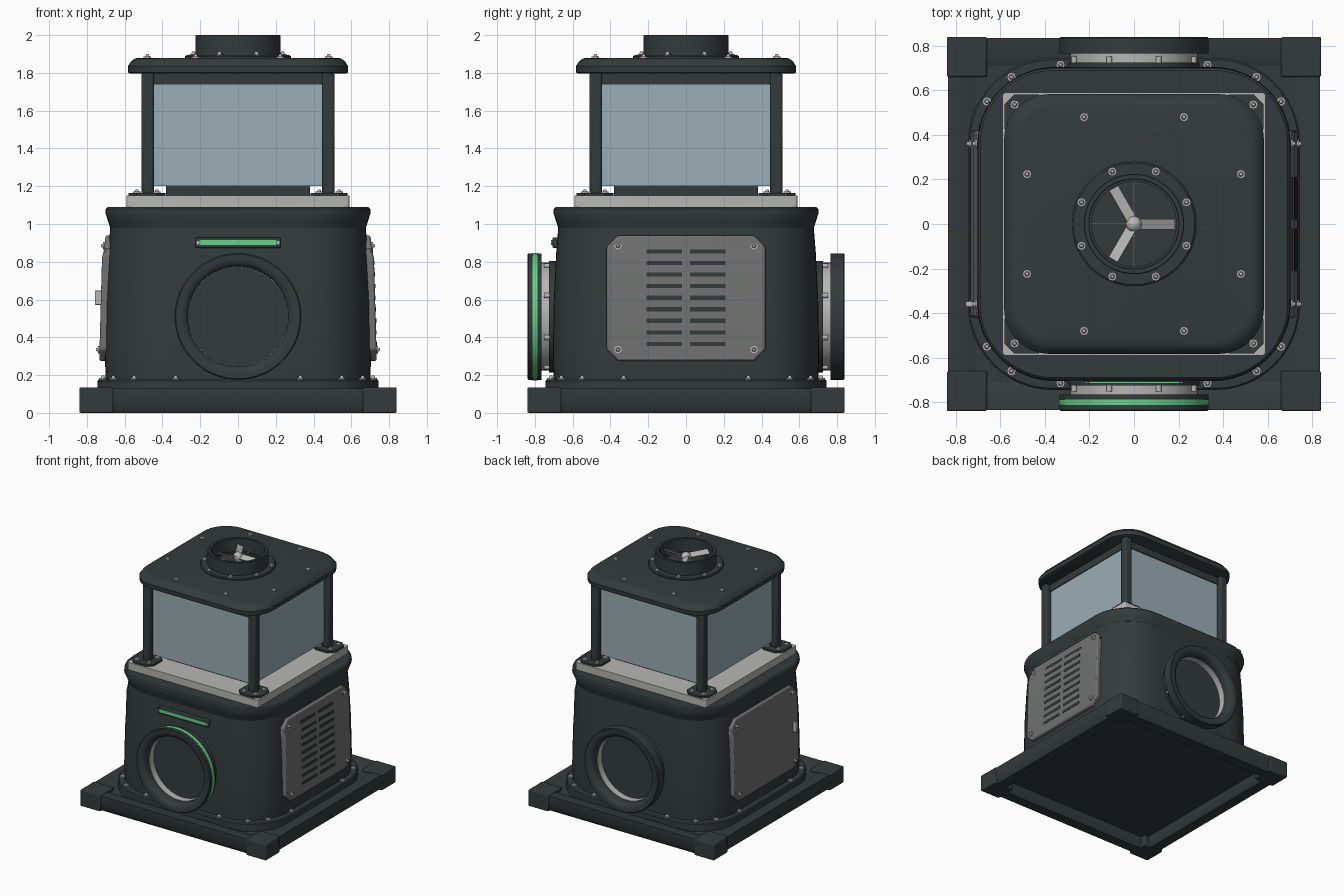
import bpy, bmesh, math
from mathutils import Matrix, Vector

if "Cube" in bpy.data.objects:
    bpy.data.objects.remove(bpy.data.objects["Cube"])

def material(name, r, g, b):
    m = bpy.data.materials.new(name)
    m.diffuse_color = (r, g, b, 1)
    m.use_nodes = True
    m.node_tree.nodes["Principled BSDF"].inputs["Base Color"].default_value = m.diffuse_color
    return m

DARK = material("dark painted metal", 0.034, 0.044, 0.044)
GREY = material("panel grey", 0.16, 0.165, 0.16)
LIGHT = material("light steel", 0.47, 0.47, 0.46)
GLASS = material("window blue", 0.33, 0.42, 0.465)
GREEN = material("signal green", 0.15, 0.62, 0.27)

def finish(name, bm, mat, bevel=0.0, angle=35):
    bmesh.ops.recalc_face_normals(bm, faces=bm.faces)
    me = bpy.data.meshes.new(name)
    bm.to_mesh(me)
    bm.free()
    ob = bpy.data.objects.new(name, me)
    bpy.context.collection.objects.link(ob)
    me.materials.append(mat)
    if bevel:
        mod = ob.modifiers.new("bevel", 'BEVEL')
        mod.width, mod.segments, mod.limit_method = bevel, 2, 'ANGLE'
    bpy.ops.object.select_all(action='DESELECT')
    bpy.context.view_layer.objects.active = ob
    ob.select_set(True)
    bpy.ops.object.shade_smooth_by_angle(angle=math.radians(angle))
    return ob

def box(bm, lo, hi):
    c = [(a + b) / 2 for a, b in zip(lo, hi)]
    s = [abs(b - a) for a, b in zip(lo, hi)]
    bmesh.ops.create_cube(bm, size=1, matrix=Matrix.Translation(c) @ Matrix.Diagonal((*s, 1)))

def prism(bm, points, offset):
    # extrude a flat outline along an offset
    f = bm.faces.new([bm.verts.new(p) for p in points])
    ext = bmesh.ops.extrude_face_region(bm, geom=[f])["geom"]
    bmesh.ops.translate(bm, vec=offset, verts=[v for v in ext if isinstance(v, bmesh.types.BMVert)])

def cylinder(bm, pos, r, depth, axis=(0, 0, 1), r2=None, seg=12):
    rot = Vector((0, 0, 1)).rotation_difference(Vector(axis)).to_matrix().to_4x4()
    bmesh.ops.create_cone(bm, cap_ends=True, segments=seg, radius1=r, radius2=r if r2 is None else r2,
                          depth=depth, matrix=Matrix.Translation(pos) @ rot)

def bolt(bm, pos, axis=(0, 0, 1)):
    # washer with a small domed head
    p, a = Vector(pos), Vector(axis)
    cylinder(bm, p, 0.02, 0.01, axis)
    cylinder(bm, p + a * 0.01, 0.012, 0.014, axis, 0.007)

def rounded_loft(name, levels, mat, n=12):
    # stacked rounded squares given as (z, half width, corner radius)
    bm = bmesh.new()
    rings = []
    for z, h, r in levels:
        ring = []
        for q, (sx, sy) in enumerate(((1, 1), (-1, 1), (-1, -1), (1, -1))):
            for i in range(n + 1):
                a = math.pi / 2 * (q + i / n)
                ring.append(bm.verts.new((sx * (h - r) + r * math.cos(a), sy * (h - r) + r * math.sin(a), z)))
        rings.append(ring)
    for a, b in zip(rings, rings[1:]):
        for i in range(len(a)):
            j = (i + 1) % len(a)
            bm.faces.new((a[i], a[j], b[j], b[i]))
    bm.faces.new(rings[0])
    bm.faces.new(rings[-1])
    return finish(name, bm, mat)

def lathe(name, profile, mat, seg=64, place=Matrix()):
    # closed (radius, height) profile spun around the local z axis
    bm = bmesh.new()
    rings = [[bm.verts.new((r * math.cos(2 * math.pi * i / seg), r * math.sin(2 * math.pi * i / seg), z))
              for i in range(seg)] for r, z in profile]
    for a, b in zip(rings, rings[1:] + rings[:1]):
        for i in range(seg):
            j = (i + 1) % seg
            bm.faces.new((a[i], a[j], b[j], b[i]))
    bm.transform(place)
    return finish(name, bm, mat)

SIGNS = [(sx, sy) for sx in (-1, 1) for sy in (-1, 1)]

# base frame: chamfered beams, corner blocks, recessed floor
bm = bmesh.new()
prof = [(0.835, 0.04), (0.835, 0.128), (0.75, 0.128), (0.70, 0.105), (0.70, 0.04), (0.725, 0.0), (0.81, 0.0)]
for s in (-1, 1):
    prism(bm, [(-0.70, s * d, z) for d, z in prof], (1.40, 0, 0))
    prism(bm, [(s * d, -0.70, z) for d, z in prof], (0, 1.40, 0))
finish("base_beams", bm, DARK)
bm = bmesh.new()
for sx, sy in SIGNS:
    box(bm, (sx * 0.66, sy * 0.66, 0), (sx * 0.84, sy * 0.84, 0.135))
finish("base_corner_blocks", bm, DARK, 0.008)
bm = bmesh.new()
box(bm, (-0.74, -0.74, 0.085), (0.74, 0.74, 0.11))
finish("base_floor", bm, DARK)

# main body
rounded_loft("body_flange", [(0.10, 0.745, 0.38), (0.168, 0.745, 0.38), (0.176, 0.737, 0.37)], DARK)
rounded_loft("body_shell", [(0.17, 0.70, 0.35), (0.3, 0.705, 0.35), (0.6, 0.70, 0.35),
                            (0.85, 0.687, 0.34), (1.0, 0.675, 0.33)], DARK)
rounded_loft("body_collar", [(0.976, 0.665, 0.33), (0.98, 0.677, 0.33), (1.02, 0.69, 0.34), (1.06, 0.702, 0.34),
                             (1.08, 0.70, 0.34), (1.09, 0.69, 0.33)], DARK)
bm = bmesh.new()
for sx, sy in SIGNS:
    for x, y in ((0.33, 0.715), (0.55, 0.66), (0.66, 0.55), (0.715, 0.33)):
        bolt(bm, (sx * x, sy * y, 0.18))
finish("flange_bolts", bm, LIGHT)

# lantern deck, feet and posts
rounded_loft("deck_plate", [(1.085, 0.59, 0.015), (1.15, 0.59, 0.015)], LIGHT, 3)
feet, posts, bolts = bmesh.new(), bmesh.new(), bmesh.new()
for sx, sy in SIGNS:
    cx, cy, h, k = sx * 0.483, sy * 0.483, 0.098, 0.055
    octagon = [(h, k), (k, h), (-k, h), (-h, k), (-h, -k), (-k, -h), (k, -h), (h, -k)]
    prism(feet, [(cx + dx, cy + dy, 1.148) for dx, dy in octagon], (0, 0, 0.016))
    box(posts, (sx * 0.445, sy * 0.445, 1.155), (sx * 0.511, sy * 0.511, 1.805))
    for dx, dy in SIGNS:
        bolt(bolts, (cx + dx * 0.053, cy + dy * 0.053, 1.166))
finish("post_feet", feet, DARK)
finish("corner_posts", posts, DARK, 0.014)
finish("foot_bolts", bolts, LIGHT)

# windows, plinth and head frame
bm = bmesh.new()
box(bm, (-0.465, -0.465, 1.2), (0.465, 0.465, 1.75))
finish("windows", bm, GLASS)
bm = bmesh.new()
box(bm, (-0.38, -0.38, 1.148), (0.38, 0.38, 1.202))
finish("window_plinth", bm, DARK)
bm = bmesh.new()
box(bm, (-0.472, -0.472, 1.738), (0.472, 0.472, 1.81))
finish("window_head_frame", bm, DARK)

# roof
rounded_loft("roof", [(1.797, 0.572, 0.20), (1.802, 0.581, 0.205), (1.836, 0.583, 0.205), (1.862, 0.565, 0.20),
                      (1.875, 0.548, 0.195), (1.88, 0.53, 0.19)], DARK)
bm = bmesh.new()
for sx, sy in SIGNS:
    bolt(bm, (sx * 0.224, sy * 0.48, 1.882))
    bolt(bm, (sx * 0.48, sy * 0.224, 1.882))
for k in range(8):
    a = math.radians(22.5 + 45 * k)
    bolt(bm, (0.255 * math.cos(a), 0.255 * math.sin(a), 1.896))
finish("roof_bolts", bm, LIGHT)

# vent stack with fan and cross guard
lathe("stack_flange", [(0.19, 1.875), (0.28, 1.875), (0.28, 1.888), (0.272, 1.894), (0.19, 1.894)], DARK)
lathe("stack_tube", [(0.20, 1.88), (0.225, 1.88), (0.225, 1.997), (0.222, 2.0), (0.203, 2.0), (0.20, 1.997)], DARK)
bm = bmesh.new()
bmesh.ops.create_uvsphere(bm, u_segments=20, v_segments=12, radius=0.036, matrix=Matrix.Translation((0, 0, 1.945)))
cylinder(bm, (0, 0, 1.91), 0.03, 0.07)
for ax in ((1, 0, 0), (0, 1, 0)):
    cylinder(bm, (0, 0, 1.925), 0.005, 0.38, ax, seg=8)
for k in range(3):
    m = Matrix.Rotation(math.tau / 3 * k, 4, 'Z') @ Matrix.Translation((0.105, 0, 1.95))
    m = m @ Matrix.Rotation(math.radians(25), 4, 'X') @ Matrix.Diagonal((0.16, 0.05, 0.008, 1))
    bmesh.ops.create_cube(bm, size=1, matrix=m)
finish("fan", bm, LIGHT)

# round ports, front and back
for side, s in (("front", -1), ("back", 1)):
    place = Matrix.Translation((0, 0, 0.51)) @ Matrix.Rotation(-s * math.pi / 2, 4, 'X')
    lathe(side + "_port_ring", [(0.265, 0.766), (0.335, 0.766), (0.335, 0.834), (0.329, 0.84),
                                (0.305, 0.84), (0.285, 0.835), (0.27, 0.822), (0.265, 0.81)], DARK, place=place)
    lathe(side + "_port_collar", [(0.262, 0.69), (0.285, 0.69), (0.285, 0.77), (0.262, 0.77)], LIGHT, place=place)
    lathe(side + "_port_seat", [(0.262, 0.66), (0.295, 0.66), (0.295, 0.724), (0.262, 0.715)], DARK, place=place)
    bm = bmesh.new()
    cylinder(bm, (0, s * 0.70, 0.51), 0.264, 0.03, (0, s, 0), seg=48)
    finish(side + "_port_disc", bm, DARK)
    bm = bmesh.new()
    for k in range(8):
        a = math.radians(22.5 + 45 * k)
        cylinder(bm, (0.29 * math.cos(a), s * 0.737, 0.51 + 0.29 * math.sin(a)), 0.013, 0.03, (0, s, 0))
    finish(side + "_port_bolts", bm, LIGHT)
    if s < 0:
        lathe("port_green_band", [(0.32, 0.787), (0.3375, 0.787), (0.3375, 0.812), (0.32, 0.812)], GREEN, place=place)

# front light strip
bm = bmesh.new()
box(bm, (-0.225, -0.708, 0.874), (0.225, -0.66, 0.928))
finish("light_holder", bm, DARK, 0.006)
bm = bmesh.new()
box(bm, (-0.205, -0.715, 0.889), (0.205, -0.68, 0.914))
finish("light_strip", bm, GREEN)
bm = bmesh.new()
for x in (-0.214, 0.214):
    cylinder(bm, (x, -0.708, 0.901), 0.009, 0.012, (0, -1, 0))
finish("light_screws", bm, LIGHT)

# side panels follow the lean of the body, with a bend near the top
def panel_x(z):
    pts = ((0.27, 0.735), (0.82, 0.72), (0.87, 0.708), (0.95, 0.70))
    for (z0, x0), (z1, x1) in zip(pts, pts[1:]):
        if z <= z1:
            return x0 + (x1 - x0) * (z - z0) / (z1 - z0)
    return pts[-1][1]

outline = [(-0.36, 0.275), (0.36, 0.275), (0.42, 0.335), (0.42, 0.88),
           (0.36, 0.94), (-0.36, 0.94), (-0.42, 0.88), (-0.42, 0.335)]
for side, s in (("left", -1), ("right", 1)):
    bm = bmesh.new()
    prism(bm, [(0, y, z) for y, z in outline], (-0.06, 0, 0))
    for z in (0.82, 0.87):
        bmesh.ops.bisect_plane(bm, geom=bm.verts[:] + bm.edges[:] + bm.faces[:], plane_co=(0, 0, z), plane_no=(0, 0, 1))
    for v in bm.verts:
        v.co.x = s * (v.co.x + panel_x(v.co.z))
    finish(side + "_panel", bm, GREY, 0.01)
    bm = bmesh.new()
    for y in (-0.36, 0.36):
        for z in (0.335, 0.885):
            bolt(bm, (s * (panel_x(z) + 0.002), y, z), (s, 0, 0))
    finish(side + "_panel_screws", bm, LIGHT)

# vent slots on the right panel
bm = bmesh.new()
for row in range(9):
    z = 0.365 + row * 0.0612
    for y in (-0.115, 0.115):
        box(bm, (panel_x(z) - 0.006, y - 0.095, z - 0.011), (panel_x(z) + 0.003, y + 0.095, z + 0.011))
finish("vent_slots", bm, DARK)

# latch on the left panel
bm = bmesh.new()
box(bm, (-0.757, -0.372, 0.572), (-0.715, -0.348, 0.648))
finish("door_latch", bm, LIGHT, 0.004)
